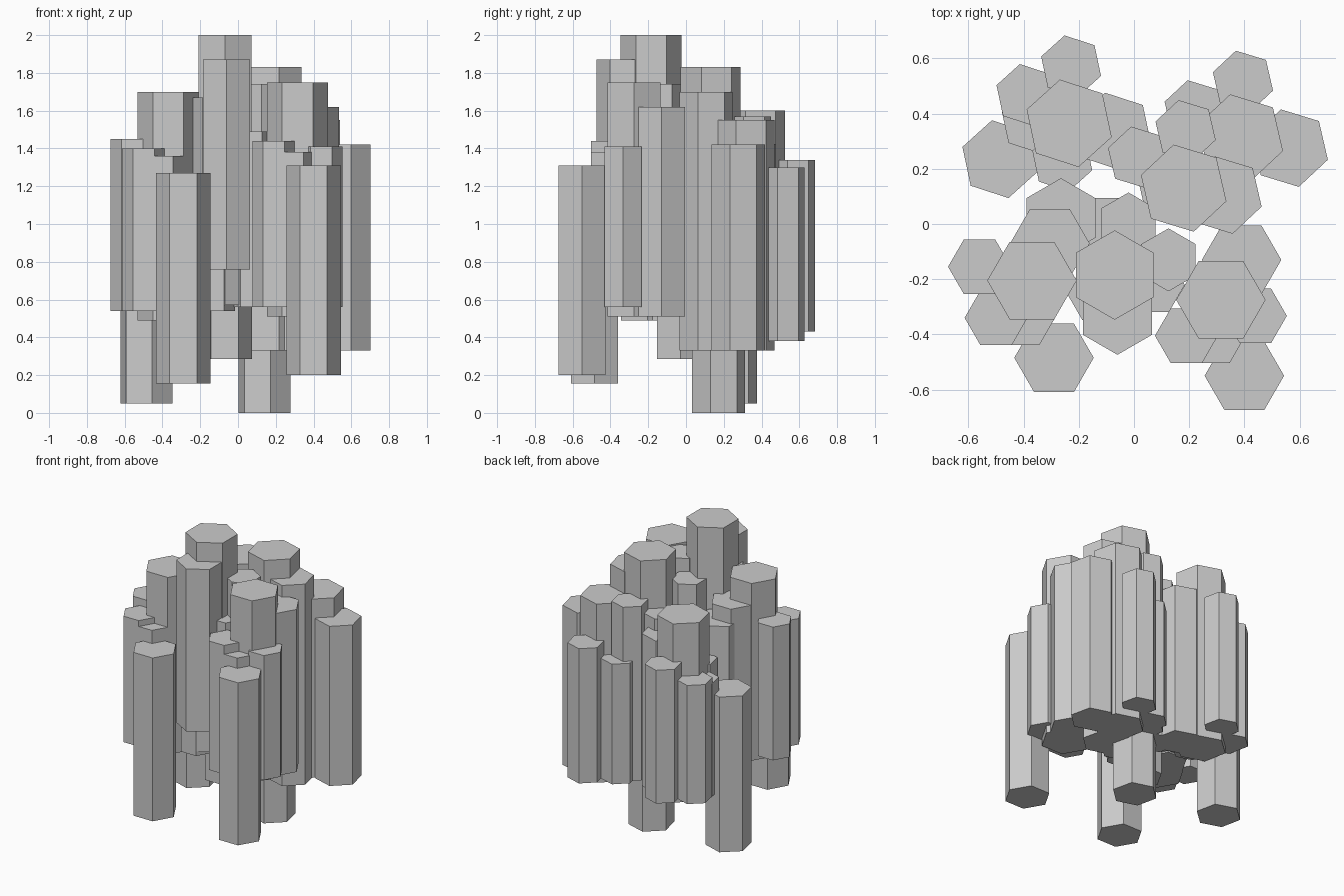
import bpy, bmesh, math

if "Cube" in bpy.data.objects:
    bpy.data.objects.remove(bpy.data.objects["Cube"])

LARGE, MEDIUM, SMALL = .162, .144, .114   # the three column radii

def column(name, x, y, r, rot, z0, z1):
    """Upright six-sided basalt column from z0 to z1."""
    bm = bmesh.new()
    bmesh.ops.create_cone(bm, cap_ends=True, segments=6, radius1=r, radius2=r, depth=z1 - z0)
    me = bpy.data.meshes.new(name)
    bm.to_mesh(me)
    bm.free()
    ob = bpy.data.objects.new(name, me)
    ob.location = (x, y, (z0 + z1) / 2)
    # create_cone puts a corner on +y, so a flat-sided layout needs a 30 degree turn
    ob.rotation_euler.z = math.radians(rot + 30)
    bpy.context.collection.objects.link(ob)

def cluster(name, rot, base, **tiers):
    """Columns given as (x, y, top); the small ones end slightly higher at the bottom."""
    for tier, r, lift in (("large", LARGE, 0), ("medium", MEDIUM, 0), ("small", SMALL, .05)):
        for i, (x, y, top) in enumerate(tiers.get(tier, ()), 1):
            column(f"{name}_{tier}_column_{i}", x, y, r, rot, base + lift, top)

# middle columns
cluster("centre", 30, .57, large=[(-.07, -.185, 2)],
        small=[(-.02, 0, 1.65), (.125, -.13, 1.74)])
column("centre_front_column", -.06, -.33, MEDIUM, 30, .76, 1.87)
column("centre_left_column", -.265, .022, MEDIUM, 30, .5, 1.45)

# two front groups
cluster("front_left", 0, .49, large=[(-.37, -.205, 1.7)], medium=[(-.305, -.07, 1.55)],
        small=[(-.56, -.155, 1.45), (-.5, -.34, 1.4), (-.4, -.34, 1.36), (-.13, -.25, 1.67)])
cluster("front_right", 0, .51, large=[(.315, -.275, 1.75)], medium=[(.39, -.13, 1.62)],
        small=[(.44, -.333, 1.41), (.19, -.405, 1.44), (.29, -.405, 1.38), (.07, -.22, 1.49)])

# two back groups
cluster("back_left", 42, .38, large=[(-.235, .365, 1.6)], medium=[(-.075, .335, 1.42)],
        small=[(-.39, .468, 1.24), (-.228, .572, 1.34), (-.37, .37, 1.2), (-.26, .23, 1.25)])
cluster("back_right", 43, .33, large=[(.18, .13, 1.83), (.385, .312, 1.55)],
        medium=[(.565, .275, 1.42), (.325, .105, 1.7)],
        small=[(.395, .517, 1.3), (.187, .338, 1.57), (.22, .41, 1.2), (.015, .242, 1.5)])

# low columns the group stands on
for name, x, y, rot, z0, z1 in (
        ("front_left", -.29, -.485, 0, .155, 1.27), ("front_right", .4, -.55, 0, .2, 1.31),
        ("back_left", -.485, .235, 42, .05, 1.11), ("back_right", .14, .173, 43, 0, 1.1),
        ("middle", -.07, -.03, 0, .285, 1.3)):
    column(name + "_low_column", x, y, MEDIUM, rot, z0, z1)
